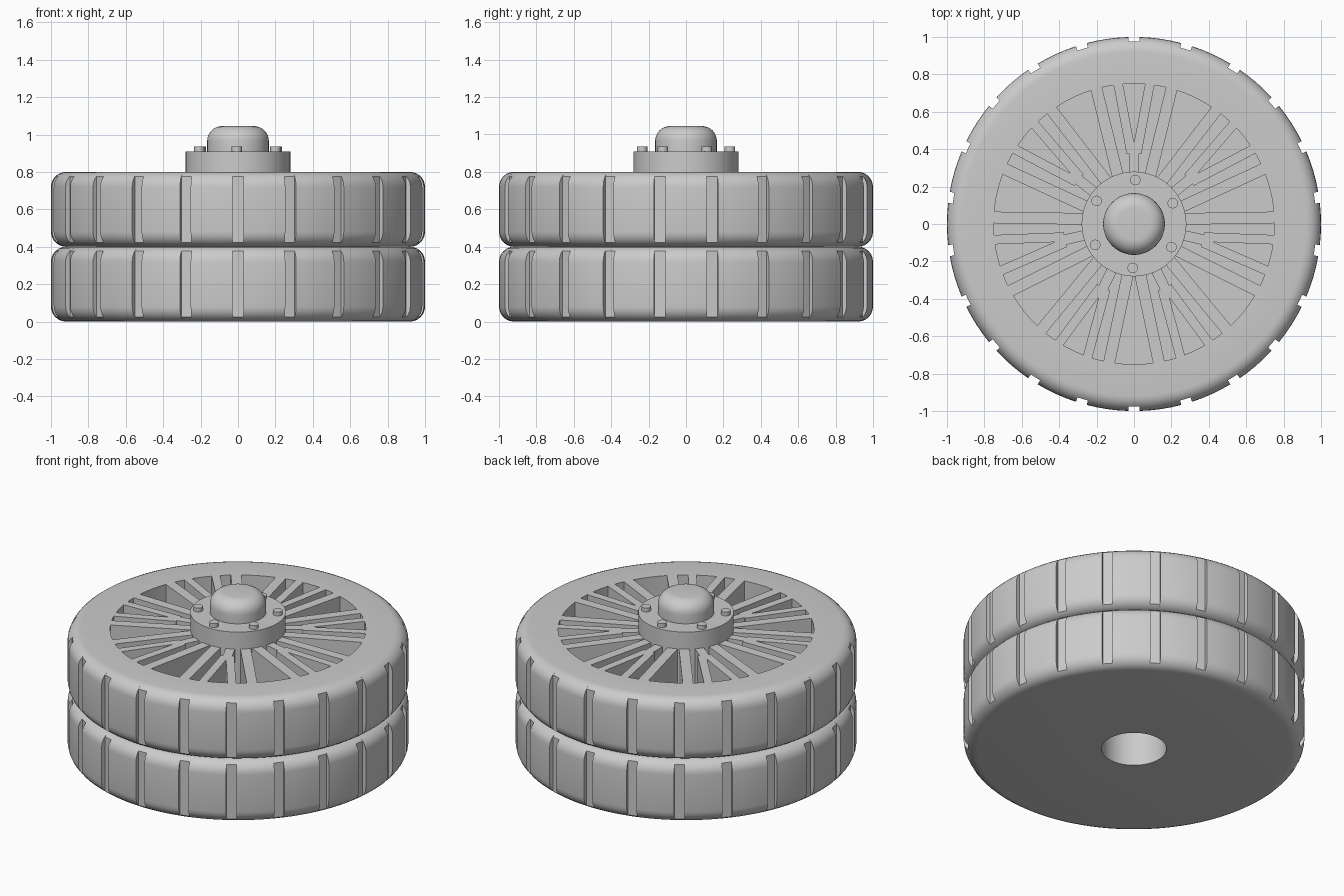
import bpy, bmesh, math
from math import sin, cos, pi, radians

if "Cube" in bpy.data.objects:
    bpy.data.objects.remove(bpy.data.objects["Cube"], do_unlink=True)

grey = bpy.data.materials.new("plain_grey")
grey.use_nodes = True
tone = (0.6, 0.6, 0.6, 1)
grey.diffuse_color = tone
grey.node_tree.nodes["Principled BSDF"].inputs["Base Color"].default_value = tone

TOP = 0.8
FLOOR = 0.5
HOLE = 0.19
HUB = 0.28
RIM = 0.75


def finish(bm, name):
    bmesh.ops.remove_doubles(bm, verts=bm.verts, dist=1e-5)
    bmesh.ops.recalc_face_normals(bm, faces=bm.faces)
    mesh = bpy.data.meshes.new(name)
    bm.to_mesh(mesh)
    bm.free()
    mesh.materials.append(grey)
    obj = bpy.data.objects.new(name, mesh)
    bpy.context.collection.objects.link(obj)
    bpy.ops.object.select_all(action='DESELECT')
    obj.select_set(True)
    bpy.context.view_layer.objects.active = obj
    bpy.ops.object.shade_smooth_by_angle(angle=radians(30))
    return obj


def lathe(name, profile, stations, closed=True):
    """Sweep a profile round z; each station is an angle and a radius limit."""
    bm = bmesh.new()
    rings = [[bm.verts.new((min(r, lim) * cos(a), min(r, lim) * sin(a), z))
              for r, z in profile] for a, lim in stations]
    n = len(profile)
    for i, ring in enumerate(rings):
        after = rings[(i + 1) % len(rings)]
        for j in range(n if closed else n - 1):
            k = (j + 1) % n
            bm.faces.new((ring[j], after[j], after[k], ring[k]))
    bmesh.ops.dissolve_degenerate(bm, dist=1e-5, edges=bm.edges)
    return finish(bm, name)


def arc(r, z, size, start, steps=6):
    return [(r + size * cos(start + pi / 2 * i / steps),
             z + size * sin(start + pi / 2 * i / steps)) for i in range(steps + 1)]


def prism(bm, points, z0, z1):
    low = [bm.verts.new((x, y, z0)) for x, y in points]
    high = [bm.verts.new((x, y, z1)) for x, y in points]
    bm.faces.new(low)
    bm.faces.new(high)
    for i in range(len(points)):
        k = (i + 1) % len(points)
        bm.faces.new((low[i], low[k], high[k], high[i]))


# Tread: evenly spaced grooves cut into the outer face
GROOVES = 22
pitch = 2 * pi / GROOVES
half = 0.03
tread = []
for g in range(GROOVES):
    c = -pi / 2 + g * pitch
    tread += [(c - half, 2), (c - half, 0.975), (c, 0.975), (c + half, 0.975)]
    tread += [(c + half + (pitch - 2 * half) * i / 4, 2) for i in range(4)]


def tyre_outside(z):
    b = 0.08
    return arc(1 - b, z + b, b, -pi / 2) + arc(1 - b, z + 0.4 - b, b, 0)


# Lower wheel is solid, upper wheel carries the recess for the spokes
lathe("lower_tyre", [(HOLE, 0)] + tyre_outside(0) + [(HOLE, 0.4)], tread)
lathe("upper_tyre", [(HOLE, 0.4)] + tyre_outside(0.4) +
      [(RIM, TOP), (RIM, FLOOR), (HOLE, FLOOR)], tread)

# Hub with rounded cap, hollow underneath
circle = [(2 * pi * i / 64, 2) for i in range(64)]
hub = [(0, TOP), (HOLE, TOP), (HOLE, FLOOR), (HUB, FLOOR), (HUB, 0.91), (0.165, 0.91)]
lathe("hub_and_cap", hub + arc(0.085, 0.965, 0.08, 0, 8) + [(0, 1.045)], circle, False)

# Hub bolts
bm = bmesh.new()
for i in range(6):
    a = pi / 2 + i * pi / 3 - 0.03
    prism(bm, [(0.235 * cos(a) + 0.028 * cos(t * pi / 8),
                0.235 * sin(a) + 0.028 * sin(t * pi / 8)) for t in range(16)], 0.9, 0.935)
finish(bm, "hub_bolts")


# Spokes: seven groups of a forked spoke between two straight ones
def bar(bm, turn, start, end, width):
    (x0, y0), (x1, y1) = start, end
    length = math.hypot(x1 - x0, y1 - y0)
    nx, ny = -(y1 - y0) / length * width / 2, (x1 - x0) / length * width / 2
    corners = [(x0 + nx, y0 + ny), (x1 + nx, y1 + ny), (x1 - nx, y1 - ny), (x0 - nx, y0 - ny)]
    prism(bm, [(x * cos(turn) - y * sin(turn), x * sin(turn) + y * cos(turn))
               for x, y in corners], FLOOR, TOP)


bm = bmesh.new()
for s in range(7):
    turn = s * 2 * pi / 7
    bar(bm, turn, (0, 0.25), (0, 0.42), 0.055)
    for side in (-1, 1):
        bar(bm, turn, (side * 0.085, 0.25), (side * 0.204, 0.735), 0.062)
        bar(bm, turn, (side * 0.015, 0.38), (side * 0.086, 0.755), 0.05)
finish(bm, "spokes")
